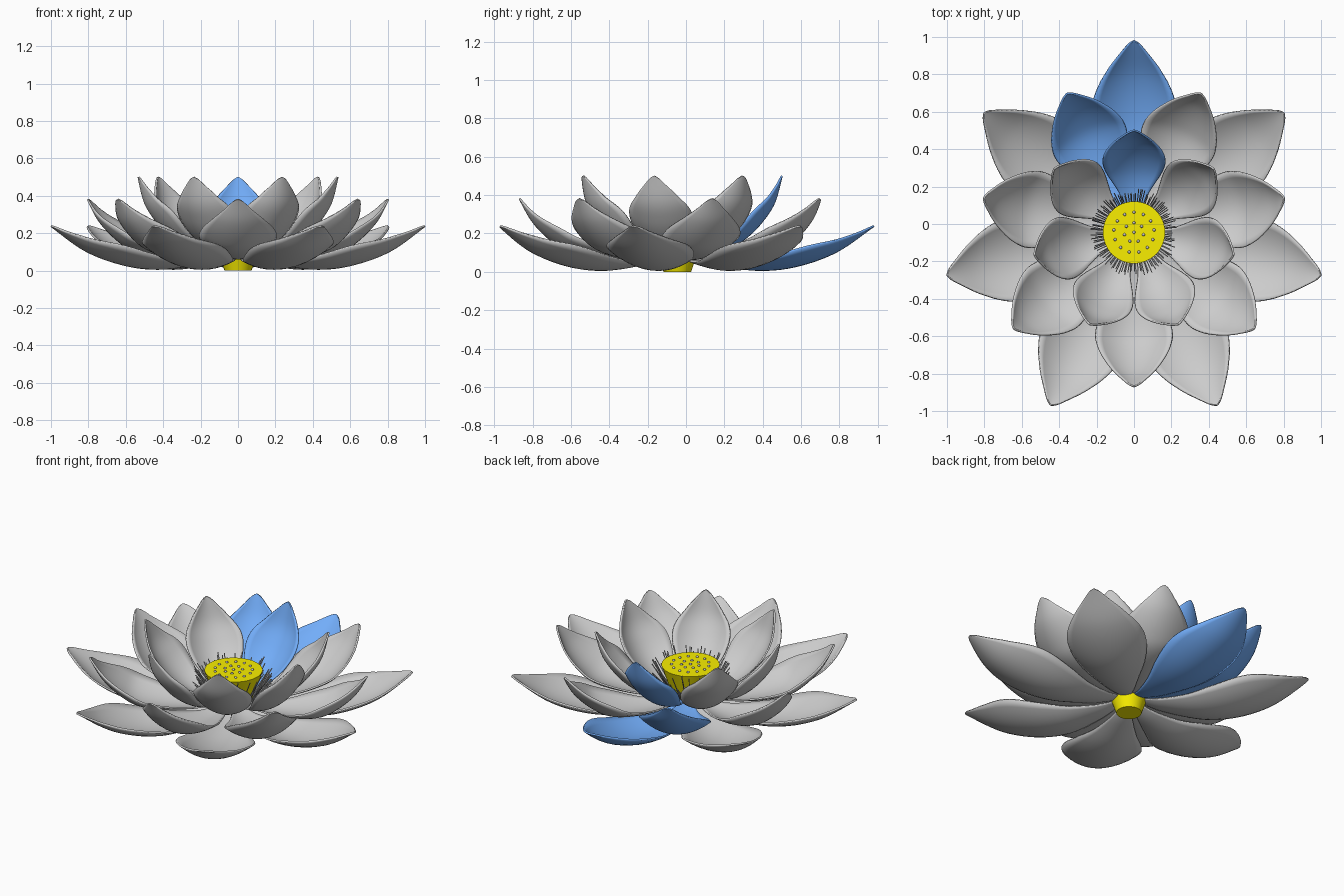
import bpy, bmesh, math, random
from mathutils import Vector, Matrix

if "Cube" in bpy.data.objects:
    bpy.data.objects.remove(bpy.data.objects["Cube"])

random.seed(4)
CENTRE = Vector((0, -0.045, 0))


def material(name, rgb):
    m = bpy.data.materials.new(name)
    m.diffuse_color = (*rgb, 1)
    m.use_nodes = True
    m.node_tree.nodes["Principled BSDF"].inputs["Base Color"].default_value = m.diffuse_color
    return m


def finish(bm, name, mat=None, angle=40):
    me = bpy.data.meshes.new(name)
    bm.to_mesh(me)
    bm.free()
    ob = bpy.data.objects.new(name, me)
    bpy.context.collection.objects.link(ob)
    ob.location = CENTRE
    if mat:
        me.materials.append(mat)
    bpy.ops.object.select_all(action='DESELECT')
    ob.select_set(True)
    bpy.context.view_layer.objects.active = ob
    bpy.ops.object.shade_smooth_by_angle(angle=math.radians(angle))
    return ob


def spline(pts, s):
    # Catmull-Rom through pts, s in 0..1
    n = len(pts) - 1
    i = min(int(s * n), n - 1)
    t = s * n - i
    p1, p2 = Vector(pts[i]), Vector(pts[i + 1])
    p0 = Vector(pts[i - 1]) if i else 2 * p1 - p2
    p3 = Vector(pts[i + 2]) if i + 2 <= n else 2 * p2 - p1
    return 0.5 * (2 * p1 + (p2 - p0) * t + (2 * p0 - 5 * p1 + 4 * p2 - p3) * t * t
                  + (3 * p1 - p0 - 3 * p2 + p3) * t ** 3)


# half width along the petal: (arc fraction, width fraction)
WIDTH = [(0, .14), (.2, .48), (.38, .83), (.55, 1), (.69, .94), (.83, .65), (.94, .29), (.985, .12), (1, .012)]
WIDTH_FINE = [spline(WIDTH, i / 400) for i in range(401)]


def width_at(t):
    return min(WIDTH_FINE, key=lambda p: abs(p.x - t)).y


def petal(name, profile, half, cup, angle, mat=None, rows=36, cols=12):
    mid = [spline(profile, 1 - (1 - i / rows) ** 1.5) for i in range(rows + 1)]
    arc = [0]
    for a, b in zip(mid, mid[1:]):
        arc.append(arc[-1] + (b - a).length)
    rot = Matrix.Rotation(math.radians(angle), 3, 'Z')
    bm = bmesh.new()
    grid = []
    for i, p in enumerate(mid):
        tan = (mid[min(i + 1, rows)] - mid[max(i - 1, 0)]).normalized()
        w = width_at(arc[i] / arc[-1])
        row = []
        for j in range(cols + 1):
            u = 2 * j / cols - 1
            lift = cup * w ** 1.5 * u * u
            row.append(bm.verts.new(rot @ Vector((p.x - tan.y * lift, u * half * w, p.y + tan.x * lift))))
        grid.append(row)
    for i in range(rows):
        for j in range(cols):
            bm.faces.new((grid[i][j], grid[i + 1][j], grid[i + 1][j + 1], grid[i][j + 1]))
    ob = finish(bm, name, mat, 50)
    sol = ob.modifiers.new("thickness", 'SOLIDIFY')
    sol.thickness = 0.01
    sol.offset = 1
    return ob


blue = material("blue", (0.17, 0.42, 0.95))
yellow = material("yellow", (0.95, 0.86, 0.0))

# three whorls of seven petals: profile (radius, height), half width, cup, first angle
WHORLS = {
    "outer_petal": ([(.08, .07), (.2, .035), (.42, .005), (.62, .025), (.83, .1), (1.028, .235)],
                    .225, .085, 90),
    "middle_petal": ([(.08, .08), (.22, .06), (.4, .066), (.555, .095), (.655, .155), (.755, .255), (.828, .38)],
                     .207, .085, 90 + 180 / 7),
    "inner_petal": ([(.08, .09), (.2, .1), (.3, .135), (.38, .19), (.45, .265), (.51, .36), (.55, .5)],
                    .168, .07, 90),
}
for name, (prof, half, cup, start) in WHORLS.items():
    for k in range(7):
        petal(f"{name}_{k + 1}", prof, half, cup, start + k * 360 / 7, None if k else blue)

# seed pod
TOP = 0.28
bm = bmesh.new()
bmesh.ops.create_cone(bm, cap_ends=True, segments=48, radius1=.072, radius2=.166, depth=TOP,
                      matrix=Matrix.Translation((0, 0, TOP / 2)))
finish(bm, "seed_pod", yellow)

# seeds in rings on top of the pod
bm = bmesh.new()
for count, r in ((1, 0), (7, .052), (13, .108)):
    for k in range(count):
        a = math.pi / 2 + k * math.tau / count
        bmesh.ops.create_uvsphere(bm, u_segments=12, v_segments=8, radius=.008,
                                  matrix=Matrix.Translation((r * math.cos(a), r * math.sin(a), TOP + .001)))
finish(bm, "seeds")

# stamens fanning out around the pod
bm = bmesh.new()
for k in range(120):
    a = k * math.tau / 120 + random.uniform(-.02, .02)
    out = Vector((math.cos(a), math.sin(a), 0))
    base = out * .11 + Vector((0, 0, .1))
    tip = out * random.uniform(.2, .235) + Vector((0, 0, random.uniform(.19, .3)))
    d = tip - base
    m = Matrix.Translation((base + tip) / 2) @ d.to_track_quat('Z', 'Y').to_matrix().to_4x4()
    bmesh.ops.create_cone(bm, cap_ends=True, segments=6, radius1=.003, radius2=.003, depth=d.length, matrix=m)
finish(bm, "stamens", None, 70)
